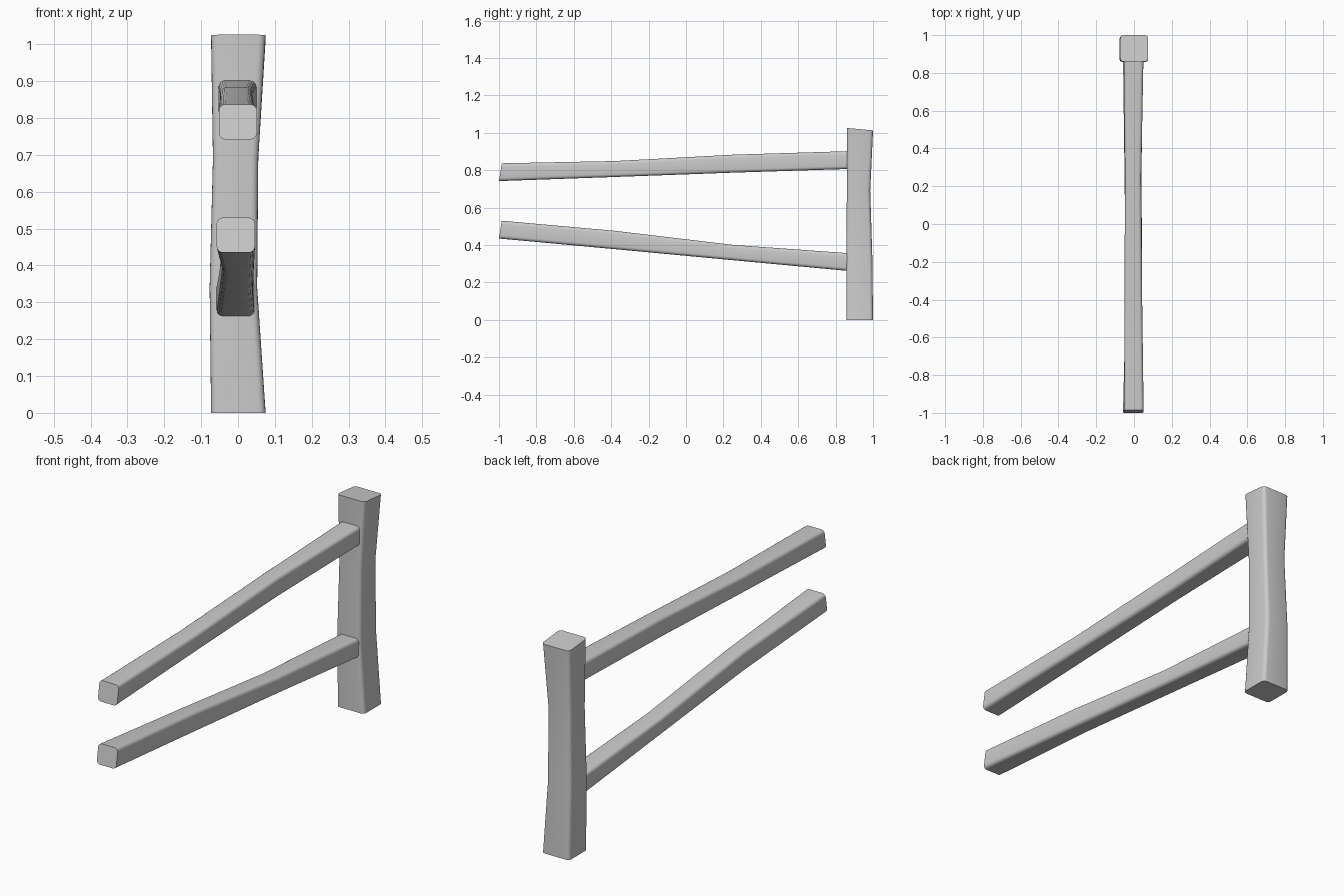
import bpy
import bmesh
import math

cube = bpy.data.objects.get("Cube")
if cube:
    bpy.data.objects.remove(cube, do_unlink=True)

grey = bpy.data.materials.new("plain_grey")
grey.use_nodes = True
grey.diffuse_color = (0.6, 0.6, 0.6, 1)
grey.node_tree.nodes["Principled BSDF"].inputs["Base Color"].default_value = (0.6, 0.6, 0.6, 1)


def rounded_rect(u0, u1, v0, v1, r, steps=4):
    """Outline of a rectangle with rounded corners."""
    points = []
    corners = [(u1 - r, v1 - r), (u0 + r, v1 - r), (u0 + r, v0 + r), (u1 - r, v0 + r)]
    for i, (cu, cv) in enumerate(corners):
        for k in range(steps + 1):
            a = math.pi / 2 * (i + k / steps)
            points.append((cu + r * math.cos(a), cv + r * math.sin(a)))
    return points


def timber(name, stations, radius, place):
    """Loft rounded sections: (position, slant, u0, u1, v0, v1)."""
    bm = bmesh.new()
    rings = []
    for pos, slant, u0, u1, v0, v1 in stations:
        ring = []
        for u, v in rounded_rect(u0, u1, v0, v1, radius):
            along = pos + slant * (v - v0) / (v1 - v0)
            ring.append(bm.verts.new(place(u, v, along)))
        rings.append(ring)
    for a, b in zip(rings, rings[1:]):
        for i in range(len(a)):
            j = (i + 1) % len(a)
            bm.faces.new((a[i], a[j], b[j], b[i]))
    bm.faces.new(rings[0])
    bm.faces.new(rings[-1])
    bmesh.ops.recalc_face_normals(bm, faces=bm.faces)
    mesh = bpy.data.meshes.new(name)
    bm.to_mesh(mesh)
    bm.free()
    mesh.materials.append(grey)
    obj = bpy.data.objects.new(name, mesh)
    bpy.context.collection.objects.link(obj)
    bpy.ops.object.select_all(action="DESELECT")
    obj.select_set(True)
    bpy.context.view_layer.objects.active = obj
    bpy.ops.object.shade_smooth_by_angle(angle=math.radians(40))


def upright(u, v, along):
    return (u, v, along)


def lengthwise(u, v, along):
    return (u, along, v)


# Post, waisted in the middle with a slightly sloping top
timber("post", [
    (0, 0, -0.073, 0.075, 0.857, 1.0),
    (0.34, 0, -0.077, 0.052, 0.857, 0.996),
    (0.69, 0, -0.068, 0.055, 0.86, 0.985),
    (1.026, -0.013, -0.073, 0.075, 0.86, 1.0),
], 0.018, upright)

# Upper rail, rising towards the post
timber("upper_rail", [
    (-1, 0.015, -0.052, 0.051, 0.742, 0.837),
    (-0.38, 0, -0.05, 0.043, 0.764, 0.849),
    (0.25, 0, -0.048, 0.038, 0.787, 0.883),
    (0.875, 0, -0.054, 0.05, 0.807, 0.902),
], 0.017, lengthwise)

# Lower rail, falling towards the post
timber("lower_rail", [
    (-1, 0.015, -0.058, 0.046, 0.435, 0.53),
    (-0.38, 0, -0.043, 0.043, 0.378, 0.476),
    (0.25, 0, -0.05, 0.04, 0.319, 0.401),
    (0.875, 0, -0.058, 0.045, 0.261, 0.356),
], 0.017, lengthwise)
